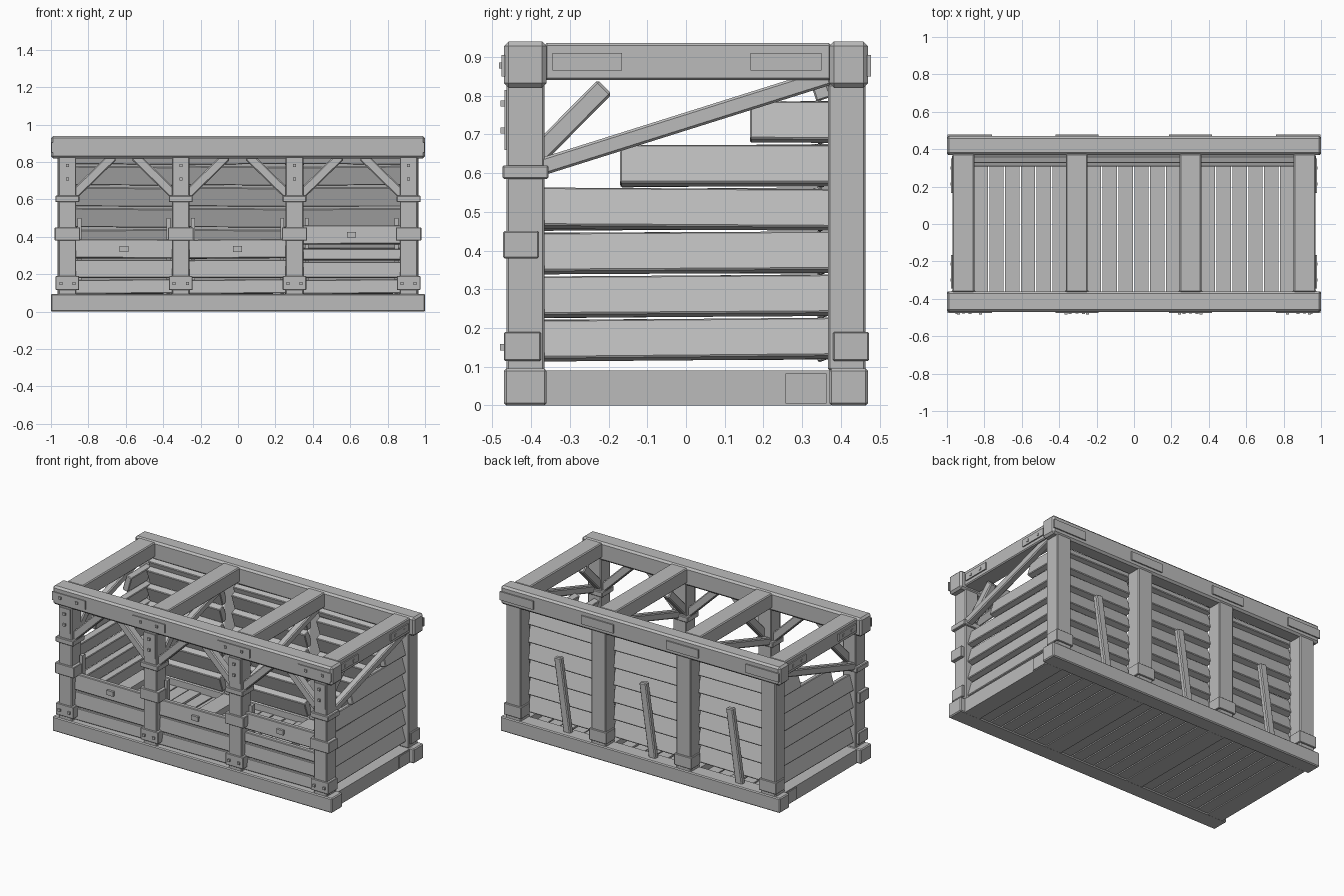
import bpy, math, random
from mathutils import Matrix, Vector

if "Cube" in bpy.data.objects:
    bpy.data.objects.remove(bpy.data.objects["Cube"])

random.seed(4)
wood = bpy.data.materials.new("grey_wood")
wood.diffuse_color = (0.5, 0.5, 0.5, 1)
wood.use_nodes = True
wood.node_tree.nodes["Principled BSDF"].inputs["Base Color"].default_value = wood.diffuse_color


def block(name, centre, size, rot=None, bevel=0.0):
    """Box of a given size, optionally turned and chamfered."""
    x, y, z = (s / 2 for s in size)
    verts = [(a * x, b * y, c * z) for a in (-1, 1) for b in (-1, 1) for c in (-1, 1)]
    faces = [(0, 1, 3, 2), (4, 6, 7, 5), (0, 4, 5, 1), (2, 3, 7, 6), (0, 2, 6, 4), (1, 5, 7, 3)]
    mesh = bpy.data.meshes.new(name)
    mesh.from_pydata(verts, [], faces)
    mesh.materials.append(wood)
    ob = bpy.data.objects.new(name, mesh)
    bpy.context.collection.objects.link(ob)
    ob.matrix_world = Matrix.Translation(centre) @ (rot.to_4x4() if rot else Matrix())
    if bevel:
        mod = ob.modifiers.new("chamfer", 'BEVEL')
        mod.width, mod.segments = bevel, 1
    return ob


def box(name, x0, x1, y0, y1, z0, z1, bevel=0.0):
    return block(name, ((x0 + x1) / 2, (y0 + y1) / 2, (z0 + z1) / 2),
                 (x1 - x0, y1 - y0, z1 - z0), None, bevel)


def brace(name, a, b, width, thick, side):
    """Straight timber from a to b; side is the direction of its thickness."""
    a, b, side = Vector(a), Vector(b), Vector(side)
    along = (b - a).normalized()
    rot = Matrix((along, side, along.cross(side))).transposed()
    block(name, (a + b) / 2, ((b - a).length, thick, width), rot, 0.006)


def slat(name, centre, length, height, thick, yaw, tilt):
    """Siding board whose outer face leans upwards by tilt."""
    roll = math.radians(random.uniform(-0.6, 0.6))
    rot = (Matrix.Rotation(math.radians(yaw), 3, 'Z') @ Matrix.Rotation(roll, 3, 'Y')
           @ Matrix.Rotation(math.radians(tilt), 3, 'X'))
    block(name, centre, (length, thick, height), rot, 0.004)


def bolt(centre, size=(0.016, 0.016, 0.016)):
    block("bolt", centre, size)


posts = (-0.912, -0.306, 0.302, 0.912)
bays = [(posts[i] + 0.05, posts[i + 1] - 0.05) for i in range(3)]

# Long base and top beams, front and back
for side, y0, y1 in (("front", -0.47, -0.36), ("back", 0.37, 0.47)):
    box(side + "_base_beam", -1, 1, y0, y1, 0, 0.095, 0.006)
    box(side + "_top_beam", -1, 1, y0, y1, 0.82, 0.94, 0.012)

# Cross beams at each post line
for x in posts:
    box("base_cross_beam", x - 0.057, x + 0.057, -0.365, 0.375, 0, 0.09)
    box("top_cross_beam", x - 0.058, x + 0.058, -0.365, 0.375, 0.84, 0.936, 0.006)

# Posts with bands, plates and bolts
for x in posts:
    box("front_post", x - 0.047, x + 0.047, -0.463, -0.365, 0.09, 0.83, 0.005)
    box("back_post", x - 0.052, x + 0.052, 0.367, 0.463, 0.09, 0.83, 0.005)
    box("post_collar", x - 0.064, x + 0.064, -0.474, -0.355, 0.585, 0.62, 0.004)
    box("middle_band", x - 0.068, x + 0.068, -0.472, -0.38, 0.38, 0.45, 0.003)
    box("foot_band", x - 0.063, x + 0.063, -0.47, -0.375, 0.115, 0.19, 0.003)
    box("back_foot_band", x - 0.062, x + 0.062, 0.38, 0.472, 0.115, 0.19, 0.003)
    box("upper_plate", x - 0.04, x + 0.04, -0.469, -0.461, 0.66, 0.815)
    for z in (0.71, 0.78):
        bolt((x, -0.471, z))
    for dx in (-0.035, 0.035):
        bolt((x + dx, -0.472, 0.15))
    # Plates on the long top beams
    lo, hi = max(x - 0.115, -0.998), min(x + 0.115, 0.998)
    if abs(x) > 0.8:
        lo, hi = (0.76, 0.998) if x > 0 else (-0.998, -0.76)
    box("front_top_plate", lo, hi, -0.476, -0.468, 0.85, 0.905)
    box("back_top_plate", lo, hi, 0.468, 0.478, 0.85, 0.905)
    for t in (0.25, 0.75):
        bolt((lo + (hi - lo) * t, -0.475, 0.878))

# Plates and bolts on the end beams
for s in (-1, 1):
    x = s * 0.973
    for y0, y1 in ((-0.345, -0.165), (0.167, 0.35)):
        block("end_top_plate", (x, (y0 + y1) / 2, 0.887), (0.009, y1 - y0, 0.045))
        for t in (0.25, 0.73):
            bolt((x, y0 + (y1 - y0) * t, 0.886))
    block("end_base_plate", (s * 0.97, 0.31, 0.044), (0.008, 0.105, 0.078))

# Knee braces along the front
for i, x in enumerate(posts):
    for s in (-1, 1):
        if 0 <= i + (s - 1) / 2 < 3 and not (i == 3 and s == 1):
            brace("knee_brace", (x + s * 0.035, -0.415, 0.625), (x + s * 0.245, -0.415, 0.83),
                  0.05, 0.055, (0, 1, 0))

# Braces running front to back under the top cross beams
for x in posts:
    s = 1 if x > 0 else -1
    brace("long_brace", (x + s * 0.022, -0.44, 0.595), (x + s * 0.022, 0.37, 0.85),
          0.045, 0.045, (1, 0, 0))
    brace("short_brace", (x - s * 0.022, -0.385, 0.645), (x - s * 0.022, -0.21, 0.822),
          0.052, 0.042, (1, 0, 0))

# End wall siding, stepping back towards the rear at the top
rows = (0.17, 0.282, 0.394, 0.507, 0.619, 0.732)
starts = (-0.37, -0.37, -0.37, -0.37, -0.17, 0.165)
for s in (-1, 1):
    for z, y0 in zip(rows, starts):
        slat("end_slat", (s * 0.91, (y0 + 0.375) / 2, z), 0.375 - y0, 0.102, 0.04, -90 * s, 16)

# Back wall siding and leaning outer boards
for k, (x0, x1) in enumerate(bays):
    for z in rows:
        slat("back_slat", ((x0 + x1) / 2, 0.345, z), x1 - x0 + 0.02, 0.106, 0.045, 0, 20)
    slat("top_back_slat", ((x0 + x1) / 2, 0.35, 0.812), x1 - x0 + 0.02, 0.04, 0.04, 0, 18)
    xb = (-0.68, -0.06, 0.55)[k]
    brace("leaning_board", (xb, 0.415, 0.08), (xb + 0.07, 0.415, 0.56), 0.05, 0.035, (0, 1, 0))

# Front wall siding: pairs of bottom and top heights per bay
low = ((0.095, 0.17), (0.18, 0.275), (0.285, 0.385))
high = ((0.095, 0.17), (0.18, 0.265), (0.275, 0.335), (0.36, 0.46))
for (x0, x1), boards in zip(bays, (low, low, high)):
    xc = (x0 + x1) / 2
    for z0, z1 in boards:
        slat("front_slat", (xc, -0.41, (z0 + z1) / 2), x1 - x0 + 0.02, z1 - z0, 0.035, 180, 5)
    block("front_slat_plate", (xc, -0.431, sum(boards[-1]) / 2), (0.048, 0.02, 0.03))
    # Upright cleats beside the posts
    for x in (x0 + 0.015, x1 - 0.015):
        box("cleat", x - 0.01, x + 0.01, -0.395, -0.365, 0.09, 0.5)

# Floor boards
for x0, x1 in bays:
    pitch = (x1 - x0) / 6
    for i in range(6):
        a = x0 + i * pitch
        box("floor_board", a + 0.004, a + pitch - 0.004, -0.37, 0.38,
            0.006, 0.05 + random.uniform(-0.004, 0.004))
